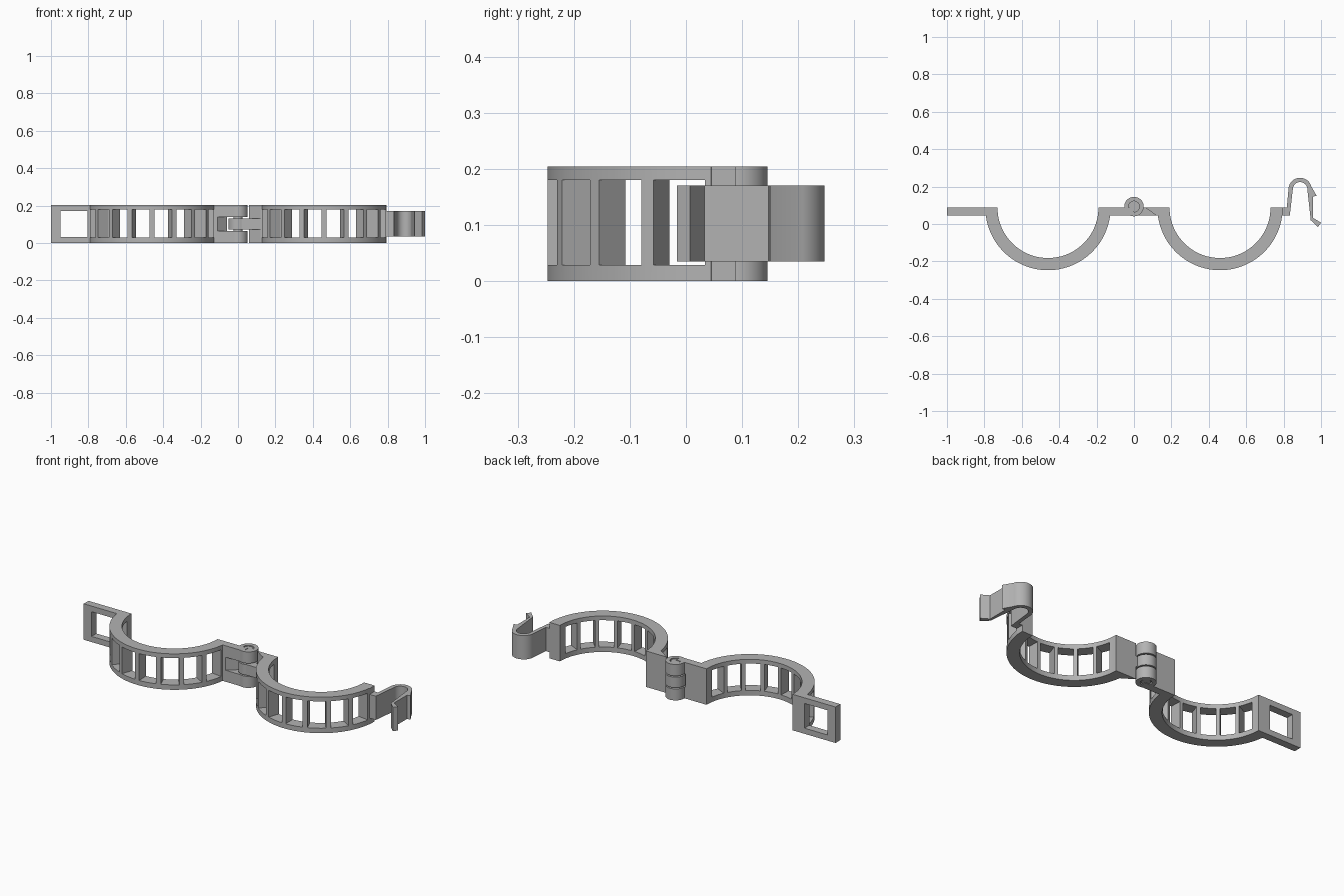
import bpy, bmesh
from math import sin, cos, radians, pi

cube = bpy.data.objects.get("Cube")
if cube:
    bpy.data.objects.remove(cube, do_unlink=True)

grey = bpy.data.materials.new("plain grey")
grey.use_nodes = True
GREY = (0.45, 0.45, 0.45, 1)
grey.diffuse_color = GREY
grey.node_tree.nodes["Principled BSDF"].inputs["Base Color"].default_value = GREY

H = 0.204                  # full height
BACK, FACE = 0.088, 0.045  # back and front planes of the flat tabs
R_OUT, R_IN = 0.335, 0.27  # half-ring radii
RING_X = 0.46
HINGE_Y = 0.093


def arc(cx, cy, r, a0, a1, n):
    """Points on an arc; angle 0 points to the front, 90 to +x."""
    angles = [radians(a0 + (a1 - a0) * i / n) for i in range(n + 1)]
    return [(cx + r * sin(a), cy - r * cos(a)) for a in angles]


def prism(name, outlines, z0, z1):
    """Extrude one or more closed plan outlines from z0 to z1."""
    bm = bmesh.new()
    for pts in outlines:
        face = bm.faces.new([bm.verts.new((x, y, z0)) for x, y in pts])
        top = bmesh.ops.extrude_face_region(bm, geom=[face])["geom"]
        for v in top:
            if isinstance(v, bmesh.types.BMVert):
                v.co.z = z1
    bmesh.ops.recalc_face_normals(bm, faces=bm.faces)
    mesh = bpy.data.meshes.new(name)
    bm.to_mesh(mesh)
    bm.free()
    mesh.materials.append(grey)
    obj = bpy.data.objects.new(name, mesh)
    bpy.context.collection.objects.link(obj)
    return obj


def box(x0, x1, y0, y1):
    return [(x0, y0), (x1, y0), (x1, y1), (x0, y1)]


def disc(r):
    return arc(0, HINGE_Y, r, 0, 360, 48)[:-1]


def activate(obj):
    bpy.ops.object.select_all(action="DESELECT")
    obj.select_set(True)
    bpy.context.view_layer.objects.active = obj


def cut(obj, outlines, z0, z1):
    """Subtract prisms from an object."""
    cutter = prism("cutter", outlines, z0, z1)
    cutter.hide_render = True
    mod = obj.modifiers.new("cut", "BOOLEAN")
    mod.operation, mod.solver, mod.object = "DIFFERENCE", "EXACT", cutter
    activate(obj)
    bpy.ops.object.modifier_apply(modifier=mod.name)
    bpy.data.objects.remove(cutter, do_unlink=True)


def half_ring(name, cx, left_end, right_end):
    """Half ring with flat tabs at both ends and a row of windows."""
    outer = arc(cx, BACK, R_OUT, -82.6, 82.6, 48)
    inner = arc(cx, BACK, R_IN, 90, -90, 48)
    obj = prism(name, [left_end + outer + right_end + inner], 0, H)
    windows = []
    for i in range(-4, 4):
        a = 20.7 * (i + 0.5)
        windows.append(arc(cx, BACK, R_OUT + 0.03, a - 8.2, a + 8.2, 4)
                       + arc(cx, BACK, R_IN - 0.03, a + 8.2, a - 8.2, 4))
    cut(obj, windows, 0.028, 0.18)
    return obj


# Half rings with their tabs
left_half = half_ring("latch_half_ring", -RING_X,
                      [(-1, BACK), (-1, FACE)], [(0, FACE), (0, BACK)])
right_half = half_ring("clip_half_ring", RING_X,
                       [(0.06, BACK), (0.12, FACE)], [(0.795, FACE), (0.795, BACK)])

# Latch opening in the end tab, and slanted notch for the hinge
cut(left_half, [box(-0.95, -0.805, 0.03, 0.11)], 0.032, 0.172)
cut(left_half, [[(-0.122, 0.035), (0.1, 0.035), (0.1, 0.1), (-0.046, 0.1)]], 0.065, 0.139)

# Hinge arm, knuckles and pin
arm = prism("hinge_arm", [box(0, 0.13, FACE, BACK)], 0.072, 0.132)
middle = prism("middle_knuckle", [disc(0.052)], 0.072, 0.132)
lower = prism("lower_knuckle", [disc(0.052)], 0, 0.065)
upper = prism("upper_knuckle", [disc(0.052)], 0.139, H)
cut(lower, [disc(0.029)], -0.02, 0.01)
cut(upper, [disc(0.029)], H - 0.01, H + 0.02)
pin = prism("hinge_pin", [disc(0.024)], 0.003, H - 0.003)

# Springy snap clip
clip_outline = (
    [(0.785, FACE), (0.833, FACE)]
    + arc(0.888, 0.185, 0.039, 270, 90, 20)
    + [(0.945, 0.02), (0.983, -0.016), (1, 0.007), (0.957, 0.033),
       (0.957, 0.147), (0.977, 0.15)]
    + arc(0.888, 0.185, 0.062, 105, 270, 24)
    + [(0.817, BACK), (0.785, BACK)])
clip = prism("snap_clip", [clip_outline], 0.035, 0.17)

# Smooth curved walls, crisp edges
for part in (left_half, right_half, arm, middle, lower, upper, pin, clip):
    activate(part)
    bpy.ops.object.shade_smooth_by_angle(angle=pi / 6)
